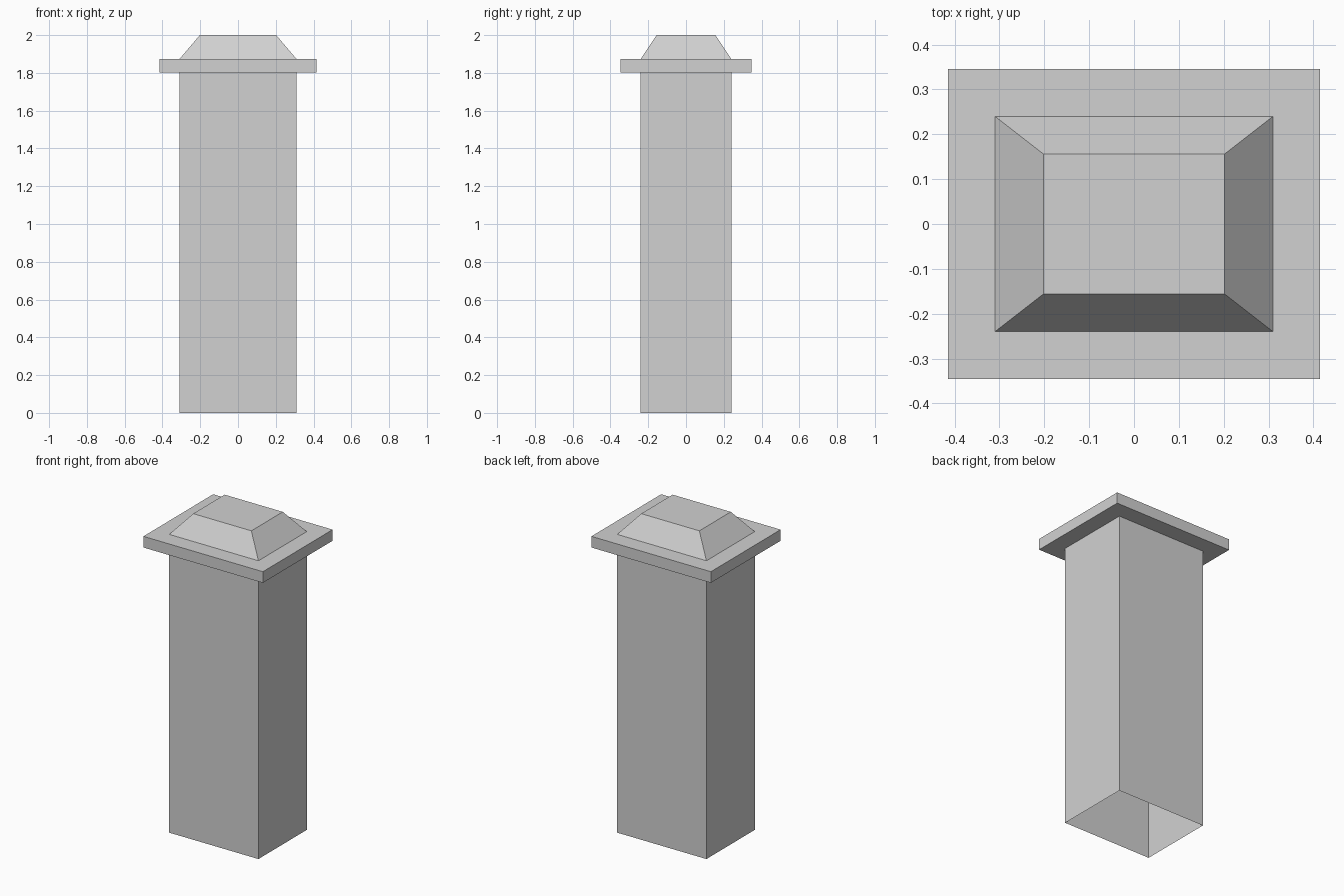
import bpy
import bmesh

cube = bpy.data.objects.get("Cube")
if cube:
    bpy.data.objects.remove(cube, do_unlink=True)

# One pale grey for the whole pillar
grey = bpy.data.materials.new("pale_grey")
grey.use_nodes = True
colour = (0.64, 0.64, 0.64, 1)
grey.diffuse_color = colour
grey.node_tree.nodes["Principled BSDF"].inputs["Base Color"].default_value = colour


def rectangular_skin(name, profile, close_top=False):
    """Join rectangles of (half width, half depth, height) into an open shell."""
    bm = bmesh.new()
    rings = [[bm.verts.new((sx * w, sy * d, z))
              for sx, sy in ((-1, -1), (1, -1), (1, 1), (-1, 1))]
             for w, d, z in profile]
    for low, high in zip(rings, rings[1:]):
        for i in range(4):
            j = (i + 1) % 4
            bm.faces.new((low[i], low[j], high[j], high[i]))
    if close_top:
        bm.faces.new(rings[-1])
    mesh = bpy.data.meshes.new(name)
    bm.to_mesh(mesh)
    bm.free()
    mesh.materials.append(grey)
    obj = bpy.data.objects.new(name, mesh)
    bpy.context.collection.objects.link(obj)
    return obj


SHAFT = (0.31, 0.24)
RIM = (0.415, 0.346)
CROWN = (0.202, 0.156)
RIM_BASE, RIM_TOP, TOP = 1.803, 1.873, 2.0

# Hollow shaft, open at the foot
rectangular_skin("shaft", [(*SHAFT, 0), (*SHAFT, RIM_BASE)])

# Overhanging rim: underside, edge and upper ledge
rectangular_skin("cap_rim", [(*SHAFT, RIM_BASE), (*RIM, RIM_BASE),
                             (*RIM, RIM_TOP), (*SHAFT, RIM_TOP)])

# Sloped crown with a flat top
rectangular_skin("cap_crown", [(*SHAFT, RIM_TOP), (*CROWN, TOP)], close_top=True)
